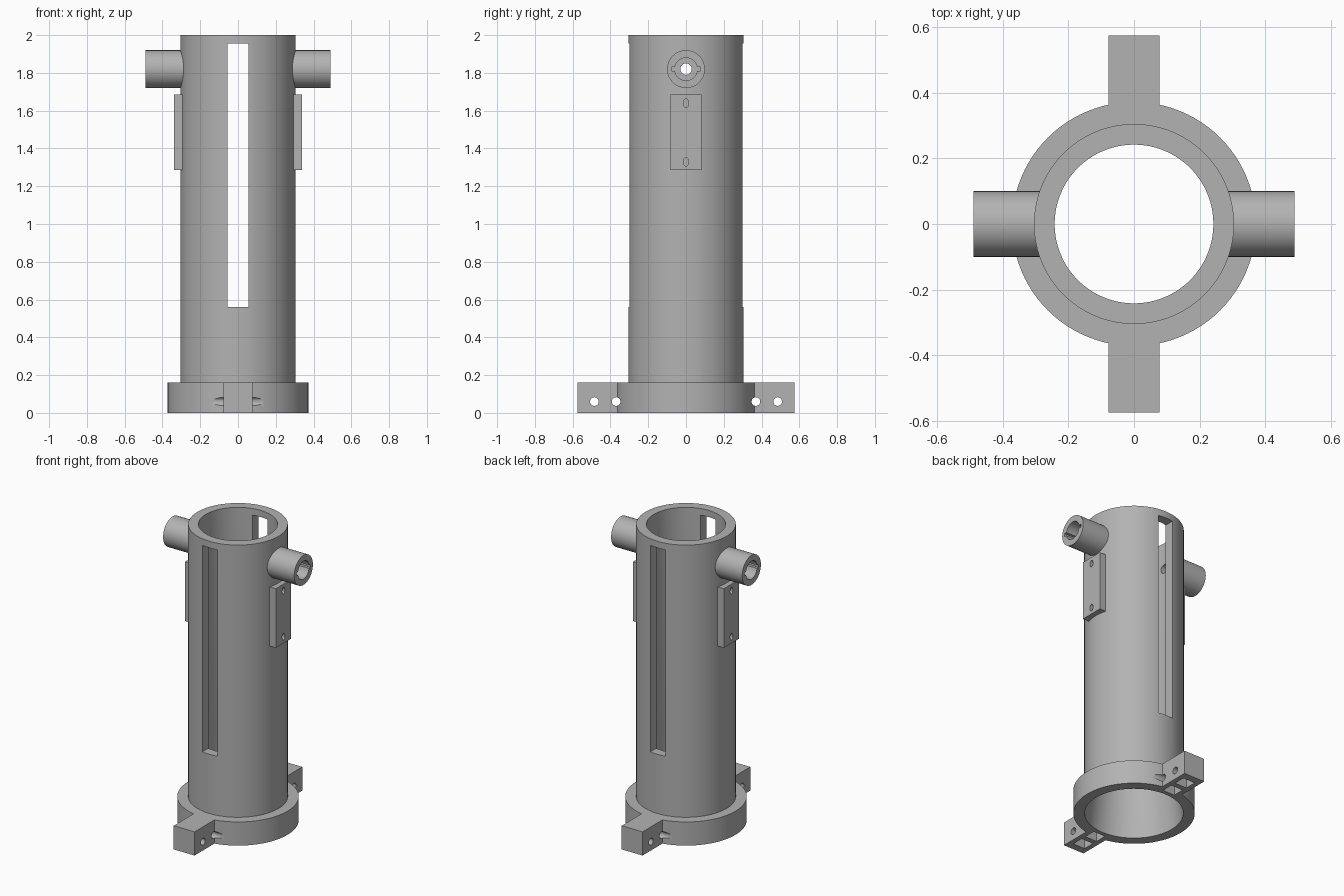
import bpy, bmesh, math
from mathutils import Matrix

if "Cube" in bpy.data.objects:
    bpy.data.objects.remove(bpy.data.objects["Cube"])

grey = bpy.data.materials.new("plain grey")
grey.use_nodes = True
grey.diffuse_color = (0.45, 0.45, 0.45, 1)
grey.node_tree.nodes["Principled BSDF"].inputs["Base Color"].default_value = grey.diffuse_color


def add(name, bm):
    bmesh.ops.recalc_face_normals(bm, faces=bm.faces)
    mesh = bpy.data.meshes.new(name)
    bm.to_mesh(mesh)
    bm.free()
    mesh.materials.append(grey)
    ob = bpy.data.objects.new(name, mesh)
    bpy.context.collection.objects.link(ob)
    return ob


def box(name, x, y, z):
    """Box from (low, high) ranges."""
    bm = bmesh.new()
    bmesh.ops.create_cube(bm, size=1)
    for v in bm.verts:
        v.co = [(r[0] + r[1]) / 2 + c * (r[1] - r[0]) for c, r in zip(v.co, (x, y, z))]
    return add(name, bm)


def rod(name, x, y, z, ry, rz=None, segments=48):
    """Cylinder along x, optionally elliptical."""
    bm = bmesh.new()
    bmesh.ops.create_cone(bm, cap_ends=True, segments=segments, radius1=1, radius2=1, depth=1)
    bm.transform(Matrix.Translation(((x[0] + x[1]) / 2, y, z))
                 @ Matrix.Diagonal((x[1] - x[0], ry, rz or ry, 1))
                 @ Matrix.Rotation(math.pi / 2, 4, "Y"))
    return add(name, bm)


def lathe(name, profile, segments=96):
    """Closed (radius, z) profile turned about z."""
    bm = bmesh.new()
    rings = [[bm.verts.new((r * math.cos(a), r * math.sin(a), z)) for r, z in profile]
             for a in (math.tau * i / segments for i in range(segments))]
    n = len(profile)
    for i in range(segments):
        a, b = rings[i], rings[(i + 1) % segments]
        for j in range(n):
            k = (j + 1) % n
            bm.faces.new((a[j], b[j], b[k], a[k]))
    return add(name, bm)


def combine(ob, others, operation="DIFFERENCE"):
    """Apply booleans, then remove the helpers."""
    for other in others:
        other.hide_render = True
        mod = ob.modifiers.new("bool", "BOOLEAN")
        mod.operation, mod.solver, mod.object = operation, "EXACT", other
        bpy.context.view_layer.objects.active = ob
        bpy.ops.object.modifier_apply(modifier=mod.name)
        bpy.data.objects.remove(other)


PEG_Z = 1.82
parts = []

# Main tube: flared lower bore, long slots front and back, peg bores
tube = lathe("tube", [(0.305, 0), (0.305, 2), (0.242, 2), (0.242, 0.5), (0.302, 0)])
combine(tube, [box("slot_cutter", (-0.056, 0.056), (-0.5, 0.5), (0.56, 1.955)),
               rod("bore_cutter", (-0.6, 0.6), 0, PEG_Z, 0.03)])
parts.append(tube)

# Base collar with front and back lugs, cross holes and pockets underneath
collar = lathe("base_collar", [(0.372, 0), (0.372, 0.16), (0.303, 0.16), (0.303, 0)])
combine(collar, [box("lug", (-0.078, 0.078), sorted((s * 0.325, s * 0.575)), (0, 0.16))
                 for s in (-1, 1)], "UNION")
cutters = []
for s in (-1, 1):
    for y in (0.37, 0.485):
        cutters.append(rod("hole_cutter", (-0.135, 0.135), s * y, 0.06, 0.023, segments=24))
        cutters.append(box("pocket_cutter", (-0.045, 0.045),
                           (s * y - 0.04, s * y + 0.04), (-0.1, 0.1)))
combine(collar, cutters)
parts.append(collar)

for side, s in (("left", 1), ("right", -1)):
    def span(a, b):
        return sorted((s * a, s * b))

    # Side peg with stepped bore and two key notches
    peg = rod(side + "_peg", span(0.275, 0.49), 0, PEG_Z, 0.1, segments=64)
    combine(peg, [rod("bore_cutter", span(0.2, 0.6), 0, PEG_Z, 0.03),
                  rod("counterbore_cutter", span(0.36, 0.6), 0, PEG_Z, 0.06),
                  box("notch_cutter", span(0.36, 0.6), (-0.077, 0.077),
                      (PEG_Z - 0.011, PEG_Z + 0.011))])

    # Mounting pad with two blind oval holes
    pad = box(side + "_pad", span(0.28, 0.34), (-0.081, 0.081), (1.285, 1.685))
    combine(pad, [rod("screw_cutter", span(0.3, 0.4), 0, z, 0.014, 0.023, 24)
                  for z in (1.33, 1.64)])
    parts += [peg, pad]

for ob in bpy.context.view_layer.objects:
    ob.select_set(ob in parts)
bpy.context.view_layer.objects.active = tube
bpy.ops.object.shade_smooth_by_angle(angle=math.radians(30))
